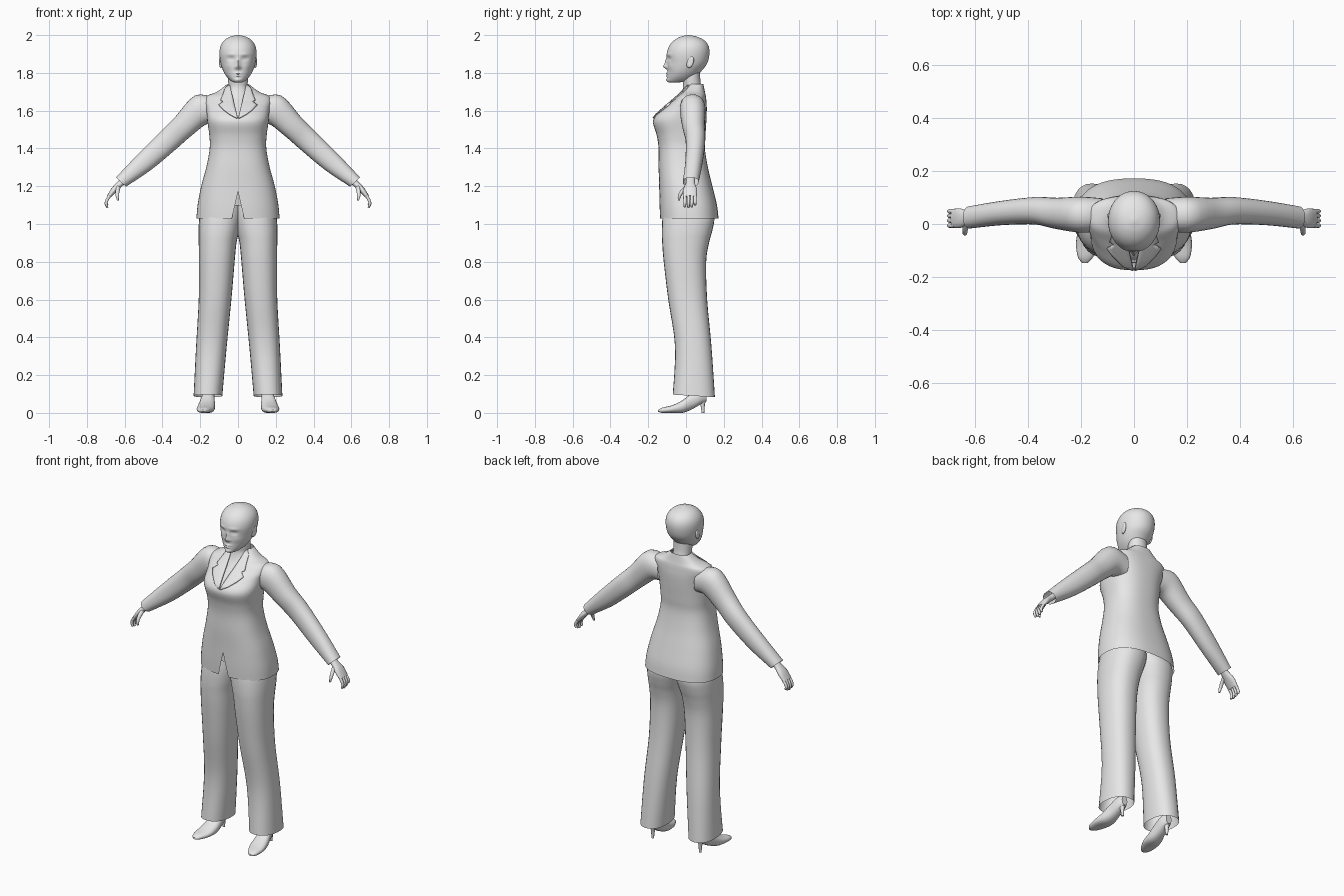
import bpy, bmesh, math
from mathutils import Vector

grey = bpy.data.materials.new("plain_grey")
grey.diffuse_color = (0.8, 0.8, 0.8, 1)


def finish(name, bm, mirror=False, angle=50):
    bmesh.ops.remove_doubles(bm, verts=bm.verts, dist=0.0004)
    bmesh.ops.recalc_face_normals(bm, faces=bm.faces)
    me = bpy.data.meshes.new(name)
    bm.to_mesh(me)
    bm.free()
    me.materials.append(grey)
    ob = bpy.data.objects.new(name, me)
    bpy.context.collection.objects.link(ob)
    if mirror:
        ob.modifiers.new("mirror", "MIRROR").use_mirror_merge = False
    bpy.ops.object.select_all(action="DESELECT")
    ob.select_set(True)
    bpy.context.view_layer.objects.active = ob
    bpy.ops.object.shade_smooth_by_angle(angle=math.radians(angle))
    return ob


def smooth_rows(rows, steps):
    """Catmull-Rom interpolation between parameter rows."""
    out = []
    for i in range(len(rows) - 1):
        p0, p1, p2 = rows[max(i - 1, 0)], rows[i], rows[i + 1]
        p3 = rows[min(i + 2, len(rows) - 1)]
        for k in range(steps):
            t = k / steps
            out.append([0.5 * (2 * b + (c - a) * t + (2 * a - 5 * b + 4 * c - d) * t * t
                               + (3 * b - a - 3 * c + d) * t ** 3)
                        for a, b, c, d in zip(p0, p1, p2, p3)])
    return out + [list(rows[-1])]


def loft(name, rows, e=2.0, n=28, steps=4, v=(0, 1, 0), gap=None, shape=None,
         caps=True, mirror=False):
    """Rows: centre x, y, z, half sizes a and b, tilt of a in degrees."""
    bm = bmesh.new()
    rings = []
    for cx, cy, cz, a, b, tilt in smooth_rows(rows, steps):
        t = math.radians(tilt)
        u = Vector((math.cos(t), 0, math.sin(t)))
        g = gap(cz) if gap else 0
        d = math.asin(min(1, (g / a) ** (e / 2))) if g > 0 else 0
        ring = []
        for i in range(n + 1):
            w = -math.pi / 2 + d + (2 * math.pi - 2 * d) * i / n
            c, s = math.cos(w), math.sin(w)
            p = (Vector((cx, cy, cz))
                 + u * a * math.copysign(abs(c) ** (2 / e), c)
                 + Vector(v) * b * math.copysign(abs(s) ** (2 / e), s))
            ring.append(bm.verts.new(shape(p) if shape else p))
        rings.append(ring)
    for r, q in zip(rings, rings[1:]):
        for i in range(n):
            bm.faces.new((r[i], r[i + 1], q[i + 1], q[i]))
    if caps:
        bm.faces.new(rings[0][:-1])
        bm.faces.new(rings[-1][:-1])
    return finish(name, bm, mirror)


def upright(rows):
    """Rows z, x0, x1, y front, y back to loft rows."""
    return [((x0 + x1) / 2, (f + k) / 2, z, (x1 - x0) / 2, (k - f) / 2, 0)
            for z, x0, x1, f, k in rows]


def centred(rows):
    return upright([(z, -a, a, f, k) for z, a, f, k in rows])


# Jacket body, open in a V at the neck and a notch at the hem
jacket_rows = centred([
    (1.03, .22, -.137, .172), (1.10, .214, -.140, .164), (1.20, .195, -.142, .140),
    (1.30, .168, -.145, .116), (1.40, .150, -.145, .100), (1.47, .152, -.155, .103),
    (1.55, .163, -.174, .108), (1.61, .168, -.122, .110), (1.65, .176, -.075, .108),
    (1.678, .165, -.045, .105), (1.70, .112, -.020, .100), (1.74, .058, .012, .092)])
loft("jacket_body", jacket_rows, 2.5, 48, 5, caps=False,
     gap=lambda z: max(0, (1.17 - z) * .23, (z - 1.56) * .24))


# Lapels: thin plates following the jacket front
def front_y(x, z):
    r = min(smooth_rows(jacket_rows, 40), key=lambda q: abs(q[2] - z))
    return r[1] - r[4] * max(0, 1 - (abs(x) / r[3]) ** 2.5) ** .4


bm = bmesh.new()
lapel = []
for z, x0, x1 in [(1.56, .002, .008), (1.58, .006, .045), (1.605, .012, .078),
                  (1.63, .018, .102), (1.645, .022, .082), (1.648, .023, .076),
                  (1.655, .024, .092), (1.69, .033, .078), (1.715, .038, .07),
                  (1.735, .043, .053)]:
    lapel.append([bm.verts.new((x, front_y(x, z) - .005, z))
                  for x in [x0 + (x1 - x0) * k / 5 for k in range(6)]])
for r, q in zip(lapel, lapel[1:]):
    for i in range(5):
        bm.faces.new((r[i], r[i + 1], q[i + 1], q[i]))
lap = finish("lapels", bm, True)
sol = lap.modifiers.new("thickness", "SOLIDIFY")
sol.thickness, sol.offset = .006, 0

# Sleeves
loft("sleeves", [
    (.12, .035, 1.600, .070, .062, 85), (.20, .035, 1.603, .082, .068, 70),
    (.29, .040, 1.517, .066, .059, 52), (.37, .050, 1.442, .062, .052, 50),
    (.495, .042, 1.328, .054, .046, 50), (.62, .025, 1.222, .036, .042, 43)],
    2.2, caps=False, mirror=True)

# Hands
loft("palms", [
    (.59, .025, 1.245, .018, .024, 45), (.625, .023, 1.212, .017, .025, 42),
    (.655, .022, 1.182, .016, .037, 38), (.683, .021, 1.145, .011, .036, 25)],
    2.3, 16, 3, mirror=True)
for i, y in enumerate((-.006, .013, .031, .048)):
    drop = (.004, 0, .004, .014)[i]
    loft(f"finger_{i + 1}", [
        (.676, y, 1.155, .009, .009, 30), (.693, y, 1.128, .0085, .0085, 15),
        (.698, y, 1.105 + drop / 2, .008, .008, -8),
        (.691, y, 1.086 + drop, .005, .006, -25)], 2, 10, 3, mirror=True)
loft("thumbs", [
    (.632, .005, 1.200, .012, .014, 30), (.638, -.020, 1.172, .011, .013, 15),
    (.639, -.034, 1.148, .009, .009, 0), (.636, -.038, 1.125, .005, .005, 0)],
    2, 10, 3, mirror=True)


# Trousers, hem lower at the back
def hem(p):
    p.z -= .08 * (p.y - .04) * max(0, 1 - p.z / .4)
    return p


loft("trouser_legs", upright([
    (1.10, -.03, .190, -.115, .130), (1.03, -.022, .205, -.125, .150),
    (.96, -.006, .209, -.128, .138), (.90, .008, .208, -.126, .122),
    (.80, .018, .207, -.118, .107), (.60, .035, .208, -.094, .112),
    (.35, .060, .222, -.058, .135), (.09, .083, .235, -.070, .153)]),
    2.3, caps=False, mirror=True, shape=hem)

# High heeled shoes: y, x centre, sole z, top z, half width
shoe = [(-.147, .185, .006, .016, .010), (-.125, .183, 0, .028, .029),
        (-.075, .174, 0, .040, .045), (-.02, .166, 0, .066, .045),
        (.03, .160, .018, .105, .037), (.075, .157, .044, .125, .032),
        (.108, .156, .062, .115, .018)]
loft("shoes", [(x, y, (b + t) / 2, w, (t - b) / 2, 0) for y, x, b, t, w in shoe],
     2.4, 20, 4, v=(0, 0, 1), mirror=True)
loft("shoe_heels", [(.157, .085, .075, .020, .024, 0), (.157, .088, .045, .011, .012, 0),
                    (.157, .090, 0, .007, .007, 0)], 2, 12, 3, mirror=True)

# Neck and upper chest
loft("neck_and_chest", centred([
    (1.50, .100, -.135, .05), (1.57, .098, -.135, .06), (1.62, .090, -.085, .07),
    (1.67, .072, -.038, .08), (1.72, .053, -.016, .082), (1.76, .052, -.018, .076),
    (1.83, .055, -.020, .074)]), 2.1)

# Head: face features as soft bumps (x, z, width, height, depth)
bumps = [(0, 1.834, .011, .013, -.022), (0, 1.858, .009, .018, -.011),
         (.014, 1.828, .006, .006, -.006), (.036, 1.876, .017, .010, .012),
         (.036, 1.876, .010, .005, -.006), (.036, 1.898, .024, .007, -.004),
         (0, 1.797, .018, .0045, -.008), (0, 1.784, .015, .0045, -.007),
         (0, 1.763, .018, .009, -.006), (.048, 1.835, .018, .018, -.004)]


def face(p):
    if p.y < -.01:
        for x, z, sx, sz, dy in bumps:
            p.y += dy * math.exp(-((abs(p.x) - x) / sx) ** 2 - ((p.z - z) / sz) ** 2)
    return p


loft("head", centred([
    (1.749, .018, -.090, -.045), (1.757, .037, -.099, .02), (1.78, .060, -.099, .055),
    (1.81, .078, -.098, .082), (1.85, .091, -.099, .112), (1.90, .098, -.102, .124),
    (1.94, .093, -.090, .120), (1.97, .075, -.066, .100), (1.99, .046, -.033, .063),
    (2.0, .008, .005, .021)]), 2.05, 72, 7, shape=face)

# Ears
bm = bmesh.new()
bmesh.ops.create_uvsphere(bm, u_segments=16, v_segments=10, radius=1)
for p in bm.verts:
    dish = .006 * math.exp(-(p.co.y ** 2 + p.co.z ** 2) * 4) if p.co.x > 0 else 0
    p.co = Vector((.090 + .012 * p.co.x - dish + .004 * p.co.y,
                   .022 + .019 * p.co.y + .006 * p.co.z, 1.858 + .032 * p.co.z))
finish("ears", bm, True)
